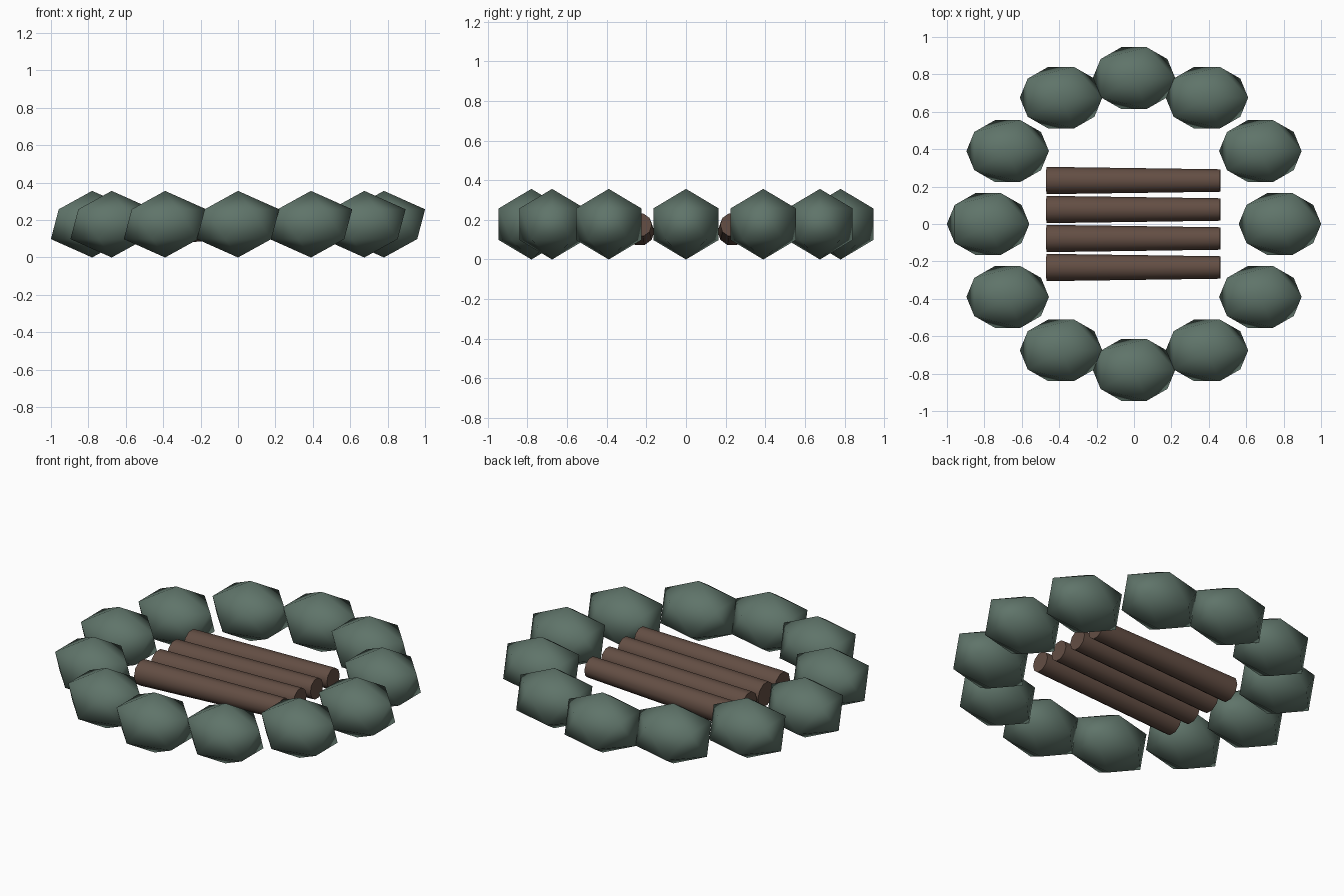
import bpy, math

if "Cube" in bpy.data.objects:
    bpy.data.objects.remove(bpy.data.objects["Cube"])


def material(name, rgb):
    m = bpy.data.materials.new(name)
    m.diffuse_color = (*rgb, 1)
    m.use_nodes = True
    m.node_tree.nodes["Principled BSDF"].inputs["Base Color"].default_value = m.diffuse_color
    return m


green = material("mossy stone", (0.115, 0.175, 0.143))
brown = material("dark wood", (0.125, 0.076, 0.057))

# Ring of twelve faceted, softly shaded stones, all facing the same way
for i in range(12):
    a = math.tau * i / 12
    bpy.ops.mesh.primitive_ico_sphere_add(
        subdivisions=1, radius=1,
        location=(0.78 * math.cos(a), 0.78 * math.sin(a), 0.178))
    stone = bpy.context.object
    stone.name = f"ring_stone_{i + 1}"
    stone.scale = (0.2465, 0.194, 0.178)
    stone.data.materials.append(green)
    bpy.ops.object.shade_smooth()

# Four tapered logs lying side by side, thin end slightly raised
for i in range(4):
    bpy.ops.mesh.primitive_cone_add(
        vertices=10, radius1=0.073, radius2=0.06, depth=0.93,
        location=(-0.003, (i - 1.5) * 0.155, 0.158),
        rotation=(0, math.pi / 2 - 0.035, 0))
    log = bpy.context.object
    log.name = f"fire_log_{i + 1}"
    log.data.materials.append(brown)
    bpy.ops.object.shade_smooth_by_angle(angle=math.radians(40))
